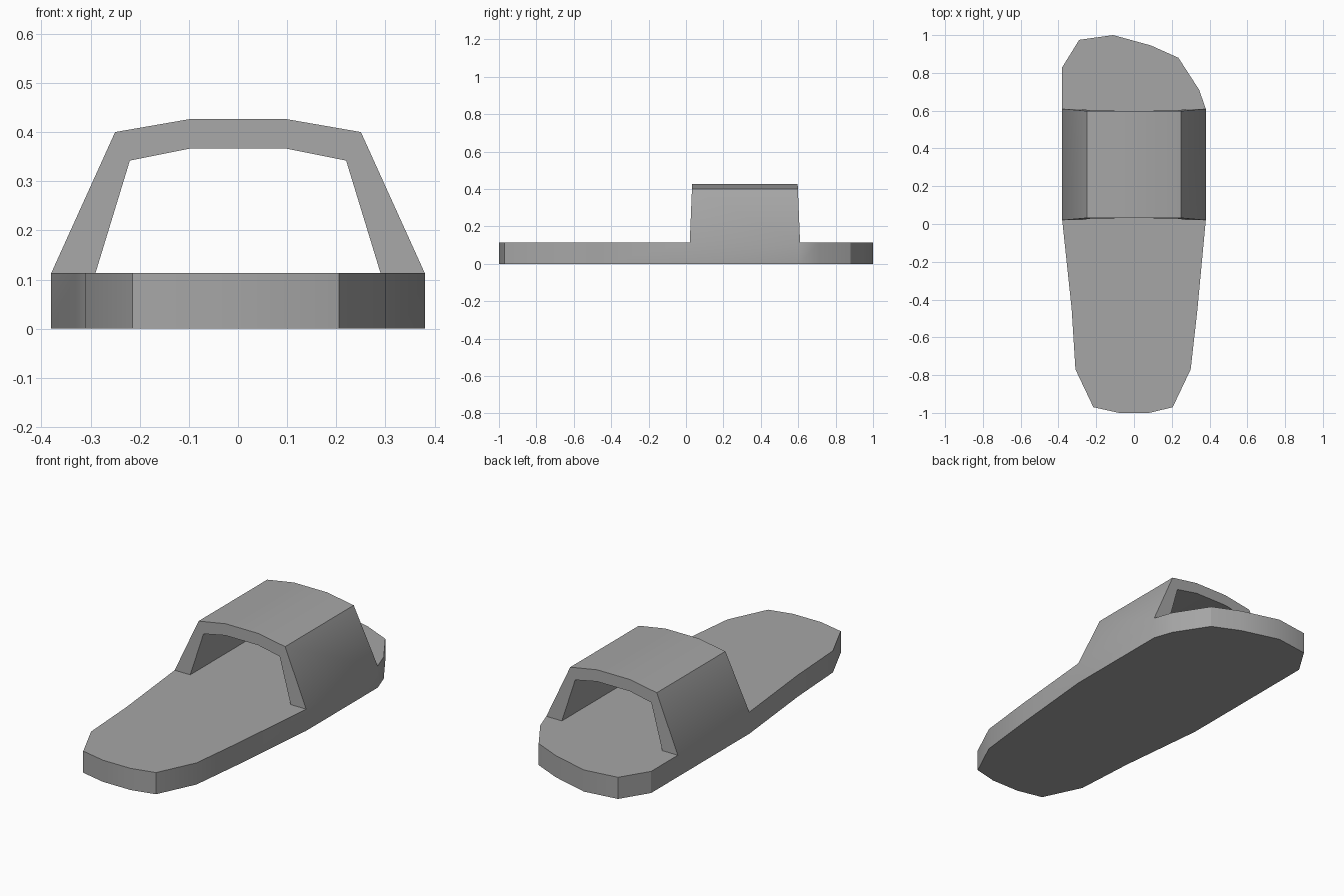
import bpy
import bmesh
import math

if "Cube" in bpy.data.objects:
    bpy.data.objects.remove(bpy.data.objects["Cube"], do_unlink=True)

grey = bpy.data.materials.new("plain grey")
grey.use_nodes = True
colour = (0.38, 0.38, 0.38, 1)
grey.diffuse_color = colour
grey.node_tree.nodes["Principled BSDF"].inputs["Base Color"].default_value = colour

SOLE_TOP, STRAP_TOP = 0.113, 0.427
FRONT, BACK = 0.02, 0.61

# Sole outline: heel runs from the right strap foot round to the left one, toe runs back
heel = [(-0.38, FRONT), (-0.33, -0.45), (-0.31, -0.77), (-0.215, -0.97), (-0.08, -1),
        (0.08, -1), (0.205, -0.97), (0.3, -0.77), (0.335, -0.46), (0.38, FRONT)]
toe = [(0.38, BACK), (0.345, 0.71), (0.235, 0.88), (0.09, 0.945),
       (-0.11, 1), (-0.29, 0.975), (-0.38, 0.83), (-0.38, BACK)]
outline = heel + toe

# Strap half profiles (x, z), mirrored into full arches
def arch(half):
    return half + [(-x, z) for x, z in reversed(half)]

outer = arch([(-0.38, SOLE_TOP), (-0.25, 0.4), (-0.095, STRAP_TOP)])
inner = arch([(-0.29, SOLE_TOP), (-0.22, 0.342), (-0.095, 0.367)])

bm = bmesh.new()


def face(points):
    bm.faces.new([bm.verts.new(p) for p in points])


def flat(points, z):
    return [(x, y, z) for x, y in points]


def strap_point(p, back):
    # The strap narrows slightly towards its top
    x, z = p
    lean = 0.013 * (z - SOLE_TOP) / (STRAP_TOP - SOLE_TOP)
    return (x, BACK - lean if back else FRONT + lean, z)


# Sole: bottom, side wall, and a top left open under the strap feet
face(flat(reversed(outline), 0))
for a, b in zip(outline, outline[1:] + outline[:1]):
    face(flat([a, b], 0) + flat([b, a], SOLE_TOP))
foot = inner[-1][0]
face(flat(heel + [(foot, FRONT), (-foot, FRONT)], SOLE_TOP))
face(flat([(-foot, FRONT), (foot, FRONT), (foot, BACK), (-foot, BACK)], SOLE_TOP))
face(flat(toe + [(-foot, BACK), (foot, BACK)], SOLE_TOP))

# Strap: outside, inside and the two rims
for i in range(len(outer) - 1):
    o, p, q, r = outer[i], outer[i + 1], inner[i], inner[i + 1]
    for loop in ([(o, 0), (p, 0), (p, 1), (o, 1)], [(q, 0), (q, 1), (r, 1), (r, 0)],
                 [(o, 0), (q, 0), (r, 0), (p, 0)], [(o, 1), (p, 1), (r, 1), (q, 1)]):
        face([strap_point(pt, back) for pt, back in loop])

# Weld strap and sole into one shell
bmesh.ops.remove_doubles(bm, verts=bm.verts, dist=0.0005)
bmesh.ops.recalc_face_normals(bm, faces=bm.faces)
mesh = bpy.data.meshes.new("sandal")
bm.to_mesh(mesh)
bm.free()
mesh.materials.append(grey)

sandal = bpy.data.objects.new("sandal_sole_and_strap", mesh)
bpy.context.collection.objects.link(sandal)
bpy.ops.object.select_all(action="DESELECT")
sandal.select_set(True)
bpy.context.view_layer.objects.active = sandal
bpy.ops.object.shade_smooth_by_angle(angle=math.radians(30))
